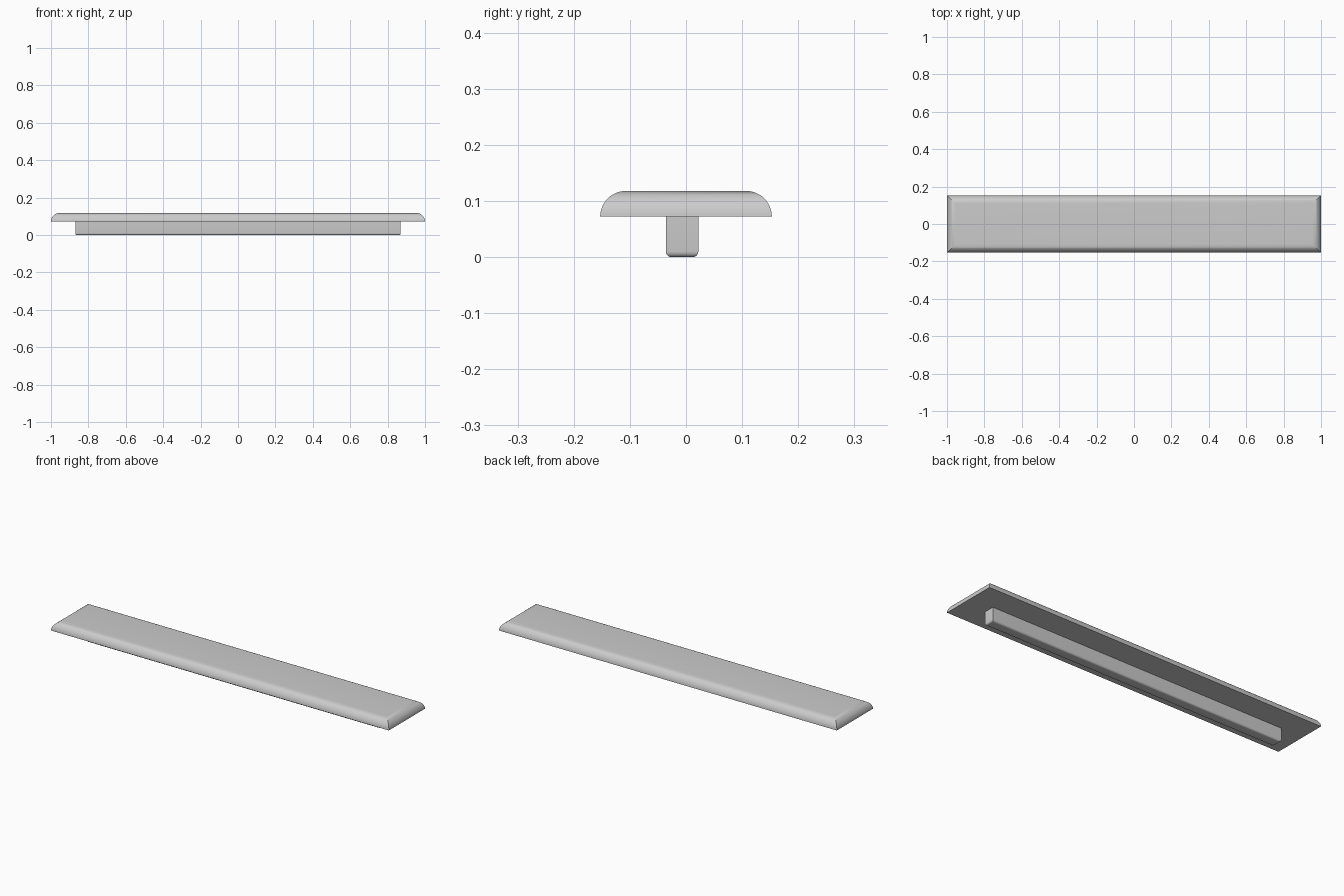
import bpy, bmesh, math

cube = bpy.data.objects.get("Cube")
if cube:
    bpy.data.objects.remove(cube, do_unlink=True)

grey = bpy.data.materials.new("light grey")
grey.use_nodes = True
colour = (0.6, 0.6, 0.6, 1)
grey.diffuse_color = colour
grey.node_tree.nodes["Principled BSDF"].inputs["Base Color"].default_value = colour


def stack(name, half_x, half_y, centre_y, levels):
    """Build a solid from stacked rectangles, each given as (inset, height)."""
    bm = bmesh.new()
    rings = []
    for inset, z in levels:
        x, y = half_x - inset, half_y - inset
        corners = [(-x, -y), (x, -y), (x, y), (-x, y)]
        rings.append([bm.verts.new((cx, centre_y + cy, z)) for cx, cy in corners])
    for low, high in zip(rings, rings[1:]):
        for i in range(4):
            j = (i + 1) % 4
            bm.faces.new((low[i], low[j], high[j], high[i]))
    bm.faces.new(rings[0][::-1])
    bm.faces.new(rings[-1])
    mesh = bpy.data.meshes.new(name)
    bm.to_mesh(mesh)
    bm.free()
    mesh.materials.append(grey)
    obj = bpy.data.objects.new(name, mesh)
    bpy.context.collection.objects.link(obj)
    bpy.ops.object.select_all(action='DESELECT')
    obj.select_set(True)
    bpy.context.view_layer.objects.active = obj
    bpy.ops.object.shade_smooth_by_angle(angle=math.radians(30))
    return obj


def quarter(steps):
    return [math.pi / 2 * i / steps for i in range(steps + 1)]


# Top board with a quarter-round edge and mitred corners
BOARD_Z, ROUND = 0.072, 0.046
stack("top_board", 1.0, 0.153, 0,
      [(ROUND * (1 - math.cos(a)), BOARD_Z + ROUND * math.sin(a)) for a in quarter(12)])

# Rail beneath, slightly off centre, with a rounded lower edge
SOFT = 0.01
stack("lower_rail", 0.87, 0.029, -0.007,
      [(SOFT * (1 - math.sin(a)), SOFT * (1 - math.cos(a))) for a in quarter(6)]
      + [(0, BOARD_Z)])
